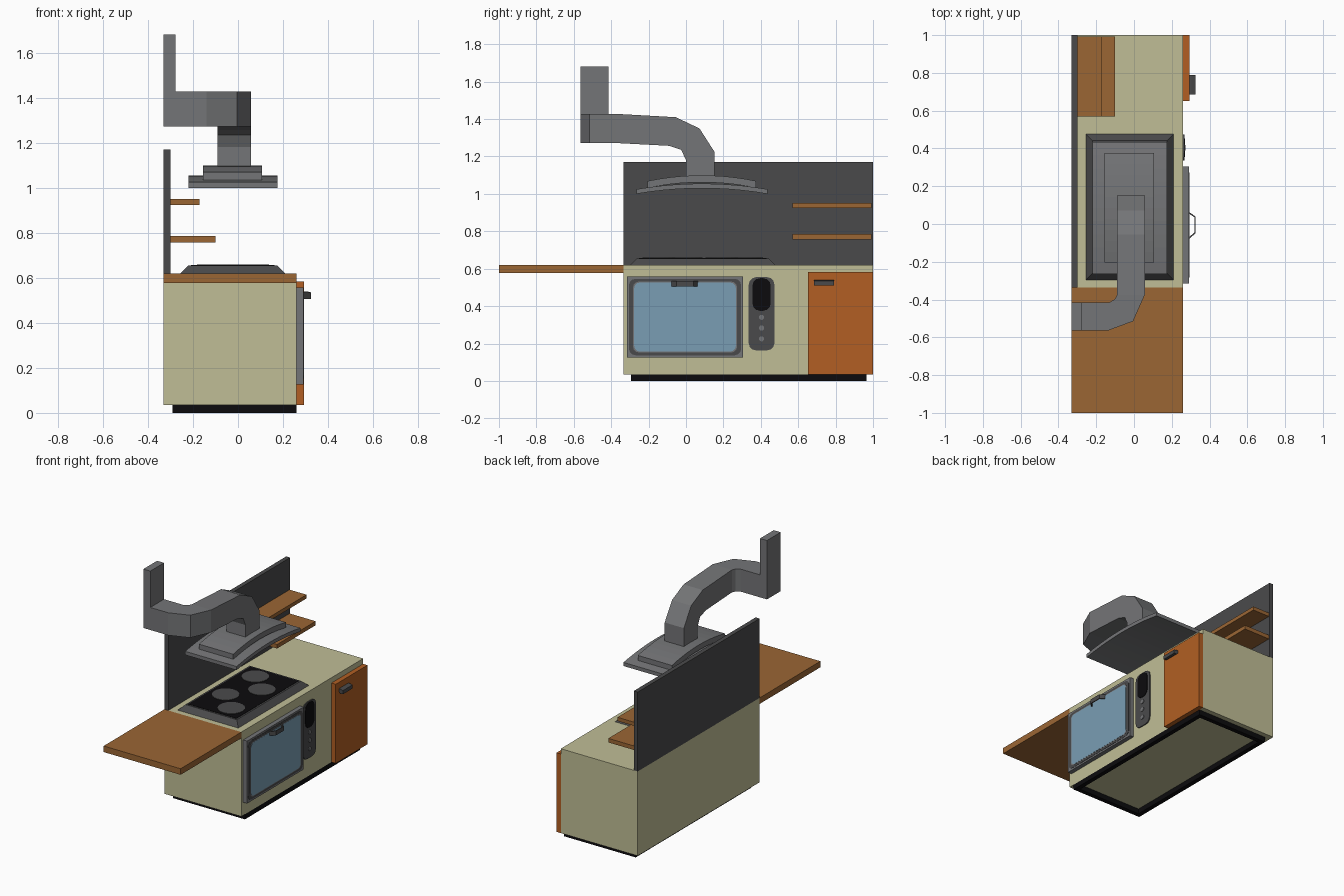
import bpy, bmesh, math

if "Cube" in bpy.data.objects:
    bpy.data.objects.remove(bpy.data.objects["Cube"])


def srgb(r, g, b):
    f = lambda c: c / 12.92 if c <= 0.04045 else ((c + 0.055) / 1.055) ** 2.4
    return (f(r / 255), f(g / 255), f(b / 255), 1)


MATS = {}
for name, rgb in {"cream": (192, 190, 150), "orange": (178, 95, 35), "wood_brown": (155, 102, 52),
                  "steel_grey": (116, 117, 119), "dark_grey": (74, 74, 75),
                  "glass_blue": (122, 158, 180), "black": (12, 11, 13)}.items():
    MATS[name] = bpy.data.materials.new(name)
    MATS[name].diffuse_color = srgb(*rgb)


def loft(name, rings, mat, closed=False):
    """Skin a list of equal-length vertex rings, with caps unless closed."""
    bm = bmesh.new()
    vs = [[bm.verts.new(p) for p in r] for r in rings]
    n = len(rings[0])
    pairs = list(zip(vs, vs[1:])) + ([(vs[-1], vs[0])] if closed else [])
    for a, b in pairs:
        for i in range(n):
            j = (i + 1) % n
            bm.faces.new((a[i], a[j], b[j], b[i]))
    if not closed:
        bm.faces.new(vs[0])
        bm.faces.new(vs[-1])
    bmesh.ops.recalc_face_normals(bm, faces=bm.faces)
    me = bpy.data.meshes.new(name)
    bm.to_mesh(me)
    bm.free()
    me.materials.append(MATS[mat])
    ob = bpy.data.objects.new(name, me)
    bpy.context.collection.objects.link(ob)
    return ob


def rect(x0, x1, y0, y1, z):
    return [(x0, y0, z), (x1, y0, z), (x1, y1, z), (x0, y1, z)]


def box(name, x0, x1, y0, y1, z0, z1, mat):
    return loft(name, [rect(x0, x1, y0, y1, z0), rect(x0, x1, y0, y1, z1)], mat)


def rounded(y0, y1, z0, z1, r, seg=3):
    """Rounded rectangle outline in the y-z plane."""
    pts = []
    for k, (cy, cz) in enumerate([(y1 - r, z1 - r), (y0 + r, z1 - r), (y0 + r, z0 + r), (y1 - r, z0 + r)]):
        for s in range(seg + 1):
            a = math.pi / 2 * (k + s / seg)
            pts.append((cy + r * math.cos(a), cz + r * math.sin(a)))
    return pts


def plate(name, outline, x0, x1, mat):
    return loft(name, [[(x, y, z) for y, z in outline] for x in (x0, x1)], mat)


def disc(name, cx, cy, r, z0, z1, mat, n=20):
    ring = [(cx + r * math.cos(2 * math.pi * i / n), cy + r * math.sin(2 * math.pi * i / n)) for i in range(n)]
    return loft(name, [[(x, y, z) for x, y in ring] for z in (z0, z1)], mat)


# Cabinet with an open plinth frame beneath
box("cabinet_body", -0.33, 0.26, -0.335, 1.0, 0.035, 0.62, "cream")
outer, inner = (-0.29, 0.26, -0.295, 0.965), (-0.26, 0.23, -0.265, 0.935)
loft("plinth_frame", [rect(*outer, 0), rect(*outer, 0.035), rect(*inner, 0.035), rect(*inner, 0)],
     "black", closed=True)

# Worktop extension, back panel and shelves
box("worktop_extension", -0.33, 0.26, -1.0, -0.335, 0.578, 0.62, "wood_brown")
box("back_panel", -0.33, -0.30, -0.335, 1.0, 0.62, 1.17, "dark_grey")
box("lower_shelf", -0.30, -0.10, 0.57, 0.993, 0.757, 0.785, "wood_brown")
box("upper_shelf", -0.30, -0.17, 0.57, 0.993, 0.924, 0.95, "wood_brown")

# Hob: sloped frame, black glass, staggered burners
loft("hob_frame", [rect(-0.255, 0.21, -0.297, 0.477, 0.62), rect(-0.22, 0.175, -0.262, 0.442, 0.655)], "dark_grey")
box("hob_glass", -0.208, 0.163, -0.25, 0.43, 0.655, 0.657, "black")
for i, (x, y) in enumerate([(0.05, -0.145), (-0.095, 0.0), (0.05, 0.19), (-0.095, 0.325)]):
    disc(f"burner_{i + 1}", x, y, 0.087, 0.656, 0.660, "dark_grey")

# Oven door: steel slab, dark frame, window
box("oven_door", 0.26, 0.29, -0.315, 0.305, 0.125, 0.558, "steel_grey")
plate("oven_frame", rounded(-0.305, 0.295, 0.137, 0.546, 0.035), 0.288, 0.292, "dark_grey")
plate("oven_window_rim", rounded(-0.283, 0.273, 0.152, 0.531, 0.03), 0.290, 0.293, "steel_grey")
plate("oven_window", rounded(-0.277, 0.267, 0.157, 0.526, 0.03), 0.291, 0.294, "glass_blue")

# Oven handle: bent strip standing off the door
path_out = [(0.29, -0.08), (0.325, -0.05), (0.325, 0.04), (0.29, 0.065)]
path_in = [(0.29, -0.07), (0.319, -0.046), (0.319, 0.036), (0.29, 0.055)]
loft("oven_handle", [[(o[0], o[1], 0.505), (o[0], o[1], 0.535), (i[0], i[1], 0.535), (i[0], i[1], 0.505)]
                     for o, i in zip(path_out, path_in)], "dark_grey")

# Control panel with display and knobs
plate("control_panel", rounded(0.335, 0.473, 0.163, 0.555, 0.04), 0.26, 0.267, "dark_grey")
plate("control_display", rounded(0.355, 0.453, 0.375, 0.549, 0.04), 0.266, 0.270, "black")
for i, z in enumerate((0.34, 0.283, 0.225)):
    plate(f"control_knob_{i + 1}", rounded(0.39, 0.418, z - 0.014, z + 0.014, 0.0139), 0.266, 0.272, "steel_grey")

# Cupboard door and its handle
box("cupboard_door", 0.26, 0.293, 0.652, 1.0, 0.035, 0.583, "orange")
hy = (0.685, 0.79)
loft("cupboard_handle", [[(0.293, y, 0.52), (0.305, y, 0.51), (0.325, y, 0.51), (0.325, y, 0.535),
                          (0.305, y, 0.54), (0.293, y, 0.54)] for y in hy], "dark_grey")


# Extractor hood: two arched slabs
def arched_slab(name, x0, x1, y0, y1, z, rise, thick, n=10):
    rings = []
    for i in range(n + 1):
        t = 2 * i / n - 1
        y, b = y0 + (y1 - y0) * i / n, z + rise * (1 - t * t)
        rings.append([(x0, y, b), (x1, y, b), (x1, y, b + thick), (x0, y, b + thick)])
    return loft(name, rings, "steel_grey")


arched_slab("hood_lower", -0.22, 0.175, -0.265, 0.435, 1.0, 0.03, 0.025)
arched_slab("hood_upper", -0.155, 0.107, -0.205, 0.375, 1.032, 0.03, 0.037)

# Duct: rises from the hood, bends to -y, then turns to -x
xl, xr = -0.09, 0.057
rings = [[(xl, *a), (xr, *a), (xr, *b), (xl, *b)] for a, b in [
    ((0, 1.07), (0.152, 1.07)), ((0, 1.18), (0.152, 1.225)), ((-0.025, 1.235), (0.072, 1.35)),
    ((-0.09, 1.257), (-0.055, 1.41))]]
rings += [[(*a, 1.272), (*b, 1.272), (*b, 1.428), (*a, 1.428)] for a, b in [
    ((xl, -0.375), (xr, -0.375)), ((-0.10, -0.397), (-0.005, -0.515)),
    ((-0.13, -0.415), (-0.14, -0.565)), ((-0.28, -0.415), (-0.28, -0.565))]]
loft("duct", rings, "steel_grey")
box("flue_riser", -0.33, -0.277, -0.565, -0.415, 1.272, 1.68, "steel_grey")

for m in bpy.data.materials:
    if m.users and not m.is_grease_pencil:
        m.use_nodes = True
        m.node_tree.nodes["Principled BSDF"].inputs["Base Color"].default_value = m.diffuse_color
